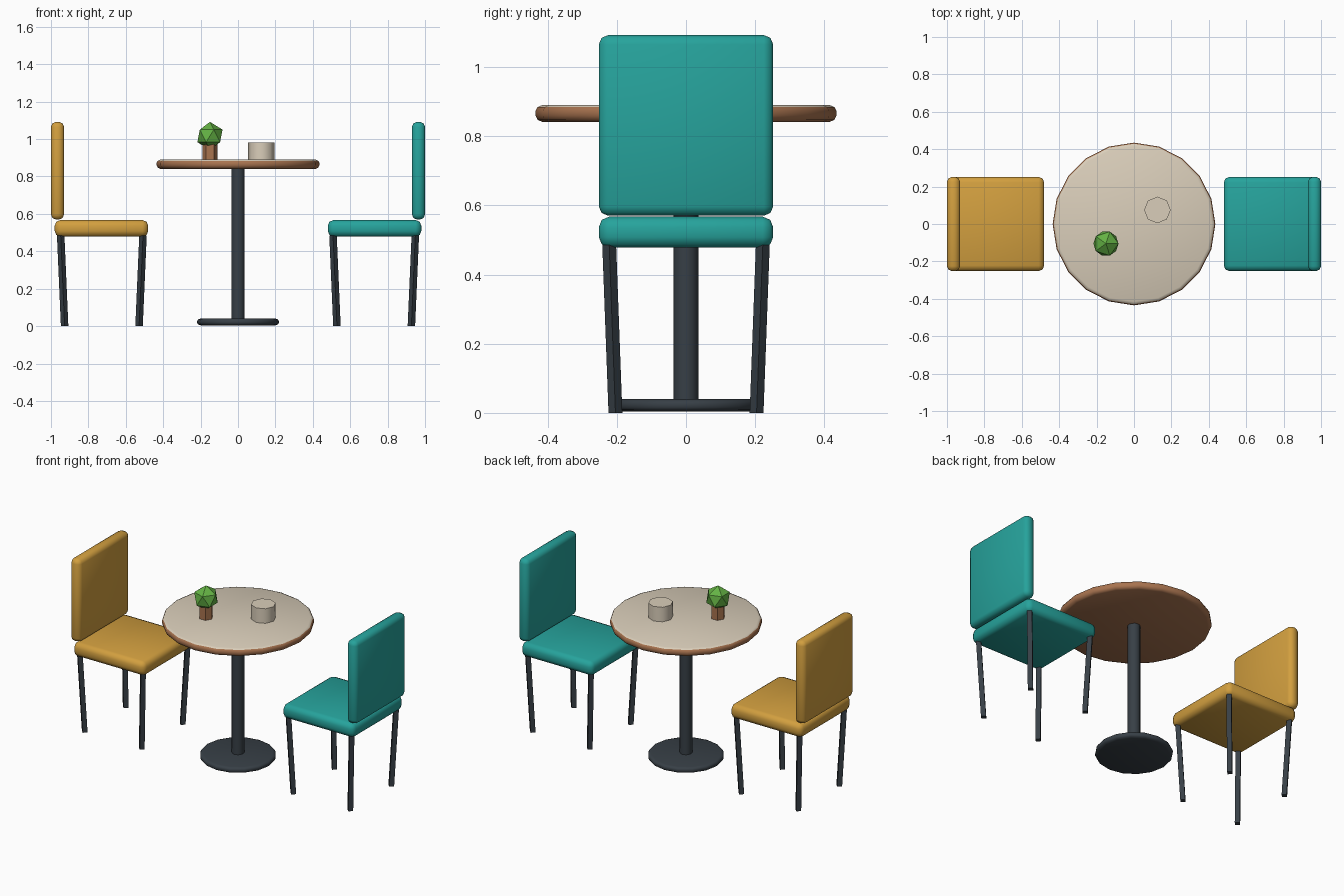
import bpy, bmesh, math
from mathutils import Vector, Matrix

if "Cube" in bpy.data.objects:
    bpy.data.objects.remove(bpy.data.objects["Cube"])


def material(name, r, g, b):
    lin = [((c / 255 + 0.055) / 1.055) ** 2.4 for c in (r, g, b)]
    m = bpy.data.materials.new(name)
    m.diffuse_color = (*lin, 1)
    m.use_nodes = True
    m.node_tree.nodes["Principled BSDF"].inputs["Base Color"].default_value = m.diffuse_color
    return m


MUSTARD = material("mustard", 210, 159, 63)
TEAL = material("teal", 38, 163, 156)
CREAM = material("cream", 218, 206, 186)
WOOD = material("wood", 168, 115, 79)
DARK = material("dark metal", 55, 63, 70)
GREEN = material("leaf green", 100, 178, 68)


def finish(name, bm, *mats, smooth=50):
    bmesh.ops.recalc_face_normals(bm, faces=bm.faces[:])
    mesh = bpy.data.meshes.new(name)
    bm.to_mesh(mesh)
    bm.free()
    for m in mats:
        mesh.materials.append(m)
    if smooth:
        mesh.shade_smooth()
        mesh.set_sharp_from_angle(angle=math.radians(smooth))
    ob = bpy.data.objects.new(name, mesh)
    bpy.context.collection.objects.link(ob)
    return ob


def cushion(name, lo, hi, bevel, mat):
    """Box between two corners with rounded edges."""
    lo, hi = Vector(lo), Vector(hi)
    bm = bmesh.new()
    bmesh.ops.create_cube(bm, size=1, matrix=Matrix.Translation((lo + hi) / 2)
                          @ Matrix.Diagonal((*(hi - lo), 1)))
    bmesh.ops.bevel(bm, geom=bm.edges[:], offset=bevel, segments=2,
                    profile=0.5, affect='EDGES')
    return finish(name, bm, mat)


def lathe(name, profile, sides, *mats, centre=(0, 0), smooth=50, top_from=None):
    """Closed turned shape from (radius, z) points, bottom to top.
    Faces above top_from take the second material."""
    bm = bmesh.new()
    rings = []
    for r, z in profile:
        rings.append([bm.verts.new((centre[0] + r * math.cos(math.tau * i / sides),
                                    centre[1] + r * math.sin(math.tau * i / sides), z))
                      for i in range(sides)])
    for a, b in zip(rings, rings[1:]):
        for i in range(sides):
            j = (i + 1) % sides
            bm.faces.new((a[i], a[j], b[j], b[i]))
    bm.faces.new(rings[0][::-1])
    bm.faces.new(rings[-1])
    if top_from is not None:
        for f in bm.faces:
            f.material_index = int(f.calc_center_median().z > top_from)
    return finish(name, bm, *mats, smooth=smooth)


def leg(name, top, bottom, r):
    """Slanted four-sided post with its edges facing front and side."""
    bm = bmesh.new()
    rings = [[bm.verts.new(Vector(c) + Vector(d) * r)
              for d in ((1, 0, 0), (0, 1, 0), (-1, 0, 0), (0, -1, 0))]
             for c in (bottom, top)]
    for i in range(4):
        j = (i + 1) % 4
        bm.faces.new((rings[0][i], rings[0][j], rings[1][j], rings[1][i]))
    bm.faces.new(rings[0][::-1])
    bm.faces.new(rings[1])
    finish(name, bm, DARK, smooth=0)


# Two chairs facing the table
for label, s, mat in (("left", -1, MUSTARD), ("right", 1, TEAL)):
    xs = sorted((s * 0.48, s * 0.98))
    cushion(f"{label}_seat", (xs[0], -0.252, 0.478), (xs[1], 0.252, 0.567), 0.03, mat)
    xb = sorted((s * 0.93, s * 1.0))
    cushion(f"{label}_backrest", (xb[0], -0.252, 0.57), (xb[1], 0.252, 1.092), 0.027, mat)
    for dx in (-1, 1):
        for dy in (-1, 1):
            leg(f"{label}_leg", (s * 0.728 + dx * 0.22, dy * 0.222, 0.485),
                (s * 0.728 + dx * 0.199, dy * 0.204, 0), 0.02)

# Table: foot, column, round top with a pale upper surface
lathe("table_foot", [(0.2, 0.004), (0.213, 0.009), (0.218, 0.016),
                     (0.218, 0.028), (0.213, 0.036), (0.2, 0.04)], 16, DARK)
lathe("table_column", [(0.036, 0.03), (0.036, 0.845)], 12, DARK)
lathe("table_top", [(0.415, 0.841), (0.429, 0.847), (0.435, 0.859), (0.435, 0.873),
                    (0.429, 0.884), (0.415, 0.89)], 20, WOOD, CREAM, top_from=0.882)

# Cup
lathe("cup", [(0.071, 0.885), (0.071, 0.982)], 8, CREAM, centre=(0.125, 0.075))

# Small plant
lathe("plant_pot", [(0.041, 0.885), (0.041, 1.0)], 6, WOOD,
      centre=(-0.15, -0.105), smooth=0)
bm = bmesh.new()
bmesh.ops.create_icosphere(bm, subdivisions=1, radius=0.075,
                           matrix=Matrix.Translation((-0.15, -0.105, 1.017)))
finish("plant_leaves", bm, GREEN, smooth=0)
